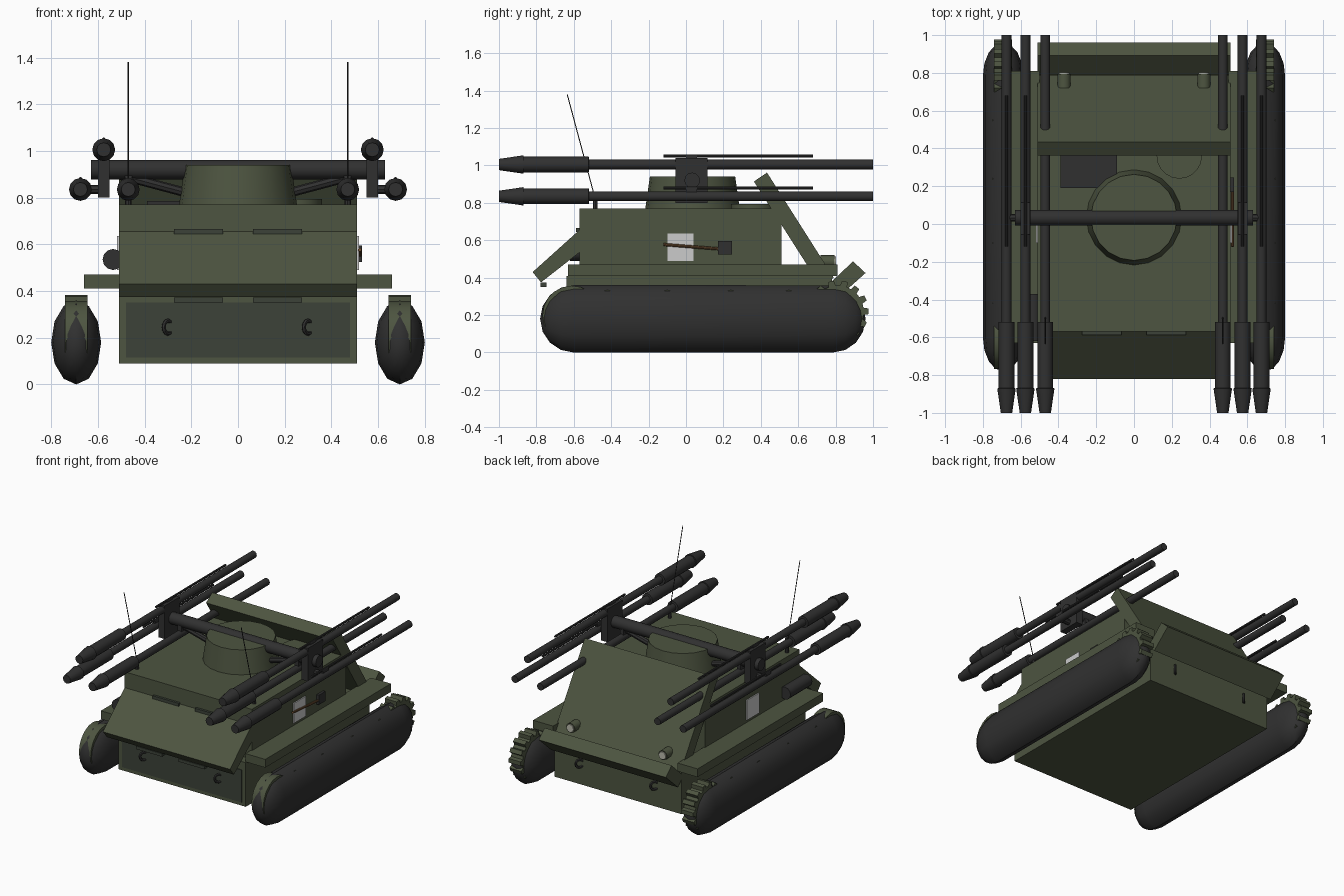
import bpy, bmesh, math
from mathutils import Vector

if "Cube" in bpy.data.objects:
    bpy.data.objects.remove(bpy.data.objects["Cube"])

def material(name, r, g, b):
    m = bpy.data.materials.new(name)
    m.diffuse_color = (r, g, b, 1)
    m.use_nodes = True
    m.node_tree.nodes["Principled BSDF"].inputs["Base Color"].default_value = m.diffuse_color
    return m

GREEN = material("olive", 0.075, 0.09, 0.052)
DEEP = material("dark_olive", 0.045, 0.055, 0.04)
BLACK = material("gunmetal", 0.03, 0.03, 0.03)
WHITE = material("pale_panel", 0.6, 0.6, 0.6)
BROWN = material("wood", 0.16, 0.08, 0.035)
LAMP = material("lamp", 0.5, 0.5, 0.42)

def finish(name, bm, mat, smooth=False):
    bmesh.ops.recalc_face_normals(bm, faces=bm.faces)
    me = bpy.data.meshes.new(name)
    bm.to_mesh(me)
    bm.free()
    ob = bpy.data.objects.new(name, me)
    bpy.context.collection.objects.link(ob)
    me.materials.append(mat)
    if smooth:
        bpy.context.view_layer.objects.active = ob
        ob.select_set(True)
        bpy.ops.object.shade_smooth_by_angle(angle=math.radians(40))
        ob.select_set(False)
    return ob

def box(name, x, y, z, mat):
    bm = bmesh.new()
    bmesh.ops.create_cube(bm, size=1)
    for v in bm.verts:
        v.co = [(a + b) / 2 + c * (b - a) for c, (a, b) in zip(v.co, (x, y, z))]
    return finish(name, bm, mat)

def extrude_x(name, yz, x0, x1, mat):
    """Side profile (y, z) extruded along x."""
    bm = bmesh.new()
    f = bm.faces.new([bm.verts.new((x0, y, z)) for y, z in yz])
    r = bmesh.ops.extrude_face_region(bm, geom=[f])
    for v in r["geom"]:
        if isinstance(v, bmesh.types.BMVert):
            v.co.x = x1
    return finish(name, bm, mat)

def lathe(name, start, end, profile, mat, sides=12, smooth=True):
    """Closed round part along start-end; profile = (fraction, radius)."""
    a, b = Vector(start), Vector(end)
    q = (b - a).to_track_quat('Z', 'Y')
    bm = bmesh.new()
    rings = [[bm.verts.new(a + q @ Vector((r * math.cos(i * math.tau / sides),
              r * math.sin(i * math.tau / sides), t * (b - a).length)))
              for i in range(sides)] for t, r in profile]
    for r0, r1 in zip(rings, rings[1:]):
        for i in range(sides):
            j = (i + 1) % sides
            bm.faces.new((r0[i], r0[j], r1[j], r1[i]))
    bm.faces.new(rings[0])
    bm.faces.new(rings[-1])
    return finish(name, bm, mat, smooth)

def rod(name, a, b, r, mat, sides=12):
    return lathe(name, a, b, [(0, r), (1, r)], mat, sides)

def ring(name, loc, big, small, mat):
    bpy.ops.mesh.primitive_torus_add(location=loc, rotation=(0, math.pi / 2, 0),
        major_radius=big, minor_radius=small, major_segments=12, minor_segments=6)
    bpy.context.object.name = name
    bpy.context.object.rotation_euler = (math.pi / 2, 0, math.radians(50))
    bpy.context.object.data.materials.append(mat)

# Hull
box("lower_hull", (-.51, .51), (-.64, .78), (.09, .41), GREEN)
box("upper_hull", (-.51, .51), (-.57, .51), (.36, .77), GREEN)
extrude_x("front_glacis", [(-.82, .43), (-.775, .375), (-.57, .535), (-.57, .655)], -.51, .51, GREEN)
extrude_x("rear_slope", [(.433, .962), (.79, .40), (.72, .354), (.363, .914)], -.51, .51, GREEN)
extrude_x("rear_lip", [(.79, .39), (.893, .487), (.96, .425), (.82, .30), (.76, .36)], -.51, .51, GREEN)
box("lower_front_plate", (-.48, .48), (-.645, -.63), (.115, .35), DEEP)

# Roof hatches and turret
box("square_hatch", (-.39, -.09), (.19, .40), (.765, .785), BLACK)
rod("round_hatch", (.24, .36, .765), (.24, .36, .795), .12, GREEN, 20)
lathe("turret", (0, .035, .765), (0, .035, .94), [(0, .253), (1, .228)], GREEN, 20)
rod("gun_cross_tube", (-.63, .033, .92), (.63, .033, .92), .042, BLACK)

# Side tank and shovel
rod("stowage_cylinder", (-.535, -.62, .535), (-.535, -.37, .535), .045, BLACK)
rod("shovel_handle", (.522, -.12, .577), (.522, .19, .553), .008, BROWN, 8)
box("shovel_blade", (.512, .53), (.17, .245), (.525, .595), BLACK)

def gun(name, x, z):
    """Long thin barrel with thick sleeve and tapered muzzle."""
    lathe(name, (x, -1, z), (x, 1, z), [(0, .03), (.065, .049), (.0655, .042),
          (.24, .042), (.2405, .026), (1, .026)], BLACK)

for s, side in ((-1, "left"), (1, "right")):
    # Running gear: a stretched ellipsoid with idler, sprocket and rollers
    bm = bmesh.new()
    bmesh.ops.create_uvsphere(bm, u_segments=12, v_segments=8, radius=1)
    for v in list(bm.verts):                     # pole axis to y
        v.co = (v.co.x, v.co.z, -v.co.y)
    bmesh.ops.bisect_plane(bm, geom=bm.verts[:] + bm.edges[:] + bm.faces[:],
                           plane_co=(0, .02, 0), plane_no=(0, 1, 0))
    for v in bm.verts:
        y = -.60 + v.co.y * .18 if v.co.y < .01 else .785 + v.co.y * .175
        v.co = (s * .693 + v.co.x * .107, y, .18 + v.co.z * .18)
    finish("track_" + side, bm, BLACK, True)
    x0, x1 = sorted((s * .645, s * .74))
    rod("idler_" + side, (x0, -.61, .20), (x1, -.61, .20), .157, GREEN, 20)
    teeth = []
    for i in range(14):
        for k, r in ((-.32, .138), (-.2, .165), (.2, .165), (.32, .138)):
            a = (i + k) * math.tau / 14
            teeth.append((.812 + r * math.cos(a), .22 + r * math.sin(a)))
    extrude_x("sprocket_" + side, teeth, x0, x1, GREEN)
    for y in (-.42, -.1, .24, .55):
        rod("roller_" + side, (s * .635, y, .29), (s * .75, y, .29), .044, GREEN)

    # Fender, side panel, bonnet hinges, tow rings, rear lamps
    box("fender_" + side, sorted((s * .50, s * .66)), (-.63, .81), (.41, .47), GREEN)
    box("side_panel_" + side, sorted((s * .50, s * .518)), (-.10, .04), (.49, .635), WHITE)
    for y, z in ((-.575, .655), (-.765, .362)):
        box("hinge_" + side, sorted((s * .065, s * .275)), (y - .012, y + .02), (z - .011, z + .011), DEEP)
    for y in (-.65, .79):
        ring("tow_ring_" + side, (s * .3, y, .245), .028, .009, BLACK)
    rod("lamp_housing_" + side, (s * .37, .72, .485), (s * .37, .795, .485), .035, GREEN)
    rod("lamp_glass_" + side, (s * .37, .79, .485), (s * .37, .803, .485), .028, LAMP)

    # Antennas
    rod("antenna_base_" + side, (s * .47, -.485, .76), (s * .47, -.485, .84), .013, BLACK, 8)
    rod("antenna_" + side, (s * .47, -.485, .82), (s * .47, -.635, 1.38), .003, BLACK, 6)

    # Gun mount with three barrels and two spotting rods
    box("gun_bracket_" + side, sorted((s * .55, s * .60)), (-.055, .115), (.80, 1.04), BLACK)
    rod("gun_strut_" + side, (s * .18, .033, .81), (s * .5, .033, .895), .02, BLACK, 8)
    rod("gun_pivot_" + side, (s * .575, .033, .835), (s * .68, .033, .835), .02, BLACK, 8)
    gun("top_gun_" + side, s * .575, 1.005)
    gun("outer_gun_" + side, s * .675, .835)
    gun("inner_gun_" + side, s * .47, .835)
    box("inner_gun_clamp_" + side, sorted((s * .455, s * .485)), (0, .066), (.84, .92), BLACK)
    for x, z in ((.575, 1.05), (.675, .88)):
        rod("spotting_rod_" + side, (s * x, -.12, z), (s * x, .68, z), .008, BLACK, 8)
        box("rod_clamp_" + side, sorted((s * (x - .008), s * (x + .008))), (.0, .06), (z - .03, z), BLACK)
